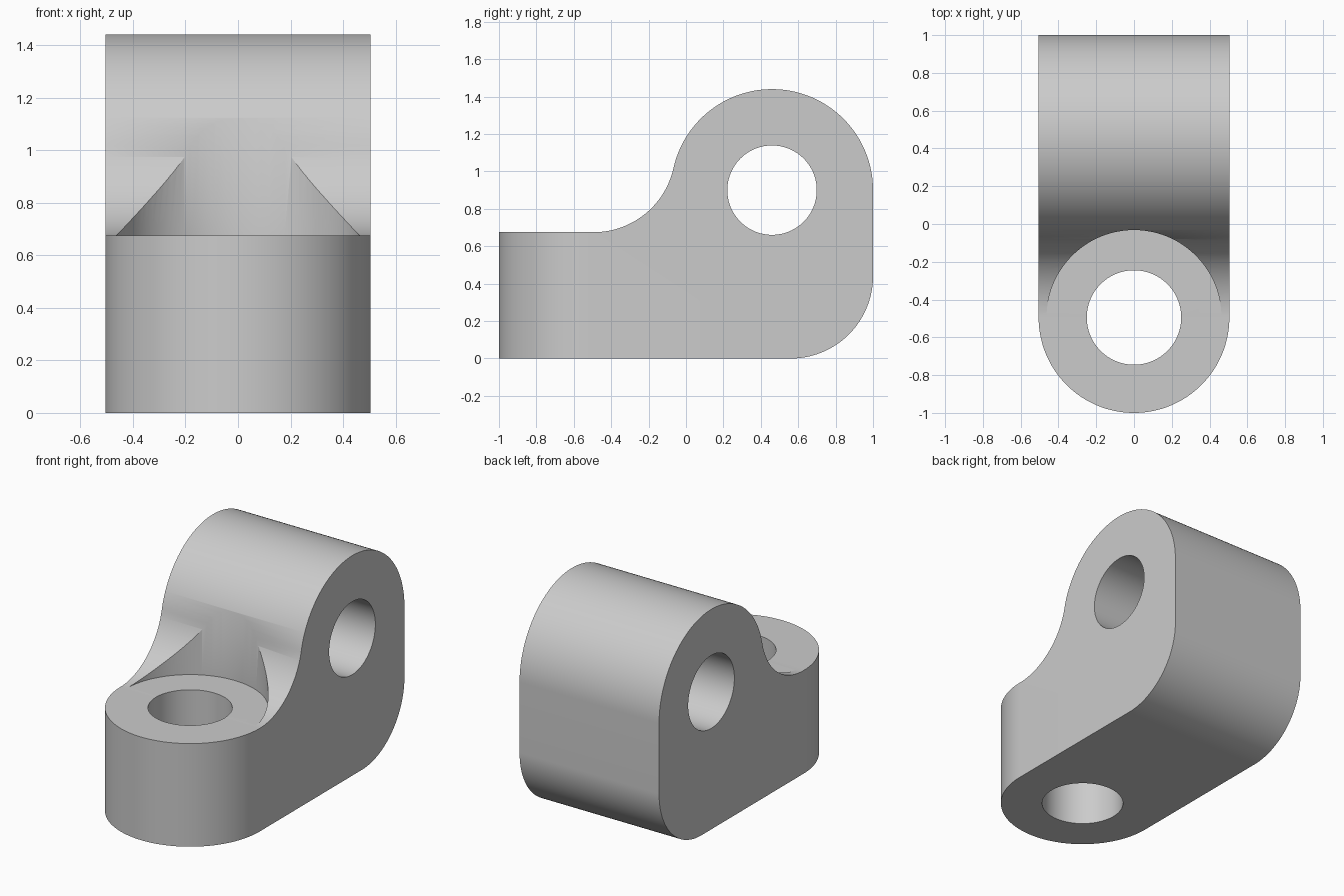
import bpy, bmesh
from math import sin, cos, pi, hypot, atan2
from mathutils import Vector

cube = bpy.data.objects.get("Cube")
if cube:
    bpy.data.objects.remove(cube, do_unlink=True)

grey = bpy.data.materials.new("light grey")
grey.use_nodes = True
colour = (0.6, 0.6, 0.6, 1)
grey.diffuse_color = colour
grey.node_tree.nodes["Principled BSDF"].inputs["Base Color"].default_value = colour


def arc(cx, cy, r, start, end, steps=40):
    angles = [start + (end - start) * i / steps for i in range(steps + 1)]
    return [(cx + r * cos(a), cy + r * sin(a)) for a in angles]


def prism(name, outline, low, high, axis):
    """Extrude a 2D outline along x (outline in y, z) or z (outline in x, y)."""
    def place(p, d):
        return (d, p[0], p[1]) if axis == "x" else (p[0], p[1], d)
    bm = bmesh.new()
    face = bm.faces.new([bm.verts.new(place(p, low)) for p in outline])
    grown = bmesh.ops.extrude_face_region(bm, geom=[face])
    verts = [g for g in grown["geom"] if isinstance(g, bmesh.types.BMVert)]
    bmesh.ops.translate(bm, verts=verts, vec=Vector(place((0, 0), high - low)))
    bmesh.ops.recalc_face_normals(bm, faces=bm.faces)
    mesh = bpy.data.meshes.new(name)
    bm.to_mesh(mesh)
    bm.free()
    mesh.materials.append(grey)
    obj = bpy.data.objects.new(name, mesh)
    bpy.context.collection.objects.link(obj)
    return obj


def carve(target, cutter, operation="DIFFERENCE"):
    mod = target.modifiers.new("carve", "BOOLEAN")
    mod.operation, mod.solver, mod.object = operation, "EXACT", cutter
    bpy.context.view_layer.objects.active = target
    bpy.ops.object.modifier_apply(modifier=mod.name)
    bpy.data.objects.remove(cutter, do_unlink=True)


def circle(cx, cy, r):
    return arc(cx, cy, r, 0, 2 * pi, 96)[:-1]


half_width, boss_y, foot_top = 0.505, -0.495, 0.675
eye_y, eye_z, eye_r = 0.46, 0.9, 0.54
corner = 0.44

# Concave fillet radius that is tangent to both the foot and the eye
dy, dz = eye_y - boss_y, eye_z - foot_top
fillet = (dy * dy + dz * dz - eye_r ** 2) / (2 * (eye_r + dz))
tilt = atan2(eye_z - foot_top - fillet, dy)

# Side profile: foot, rounded heel, eye, fillet
profile = [(-1.2, foot_top), (-1.2, 0)]
profile += arc(1 - corner, corner, corner, -pi / 2, 0)
profile += arc(eye_y, eye_z, eye_r, 0, pi + tilt, 70)
profile += arc(boss_y, foot_top + fillet, fillet, tilt, -pi / 2)[1:]
bracket = prism("bracket_body", profile, -0.7, 0.7, "x")

# Plan outline with round front
plan = arc(0, boss_y, half_width, -pi, 0, 64) + [(half_width, 1.2), (-half_width, 1.2)]
carve(bracket, prism("plan_cutter", plan, -0.2, 1.7, "z"), "INTERSECT")

# Round seat cut into the fillet, then the two bores
carve(bracket, prism("seat_cutter", circle(0, boss_y, 0.463), foot_top + 0.0003, 1.7, "z"))
carve(bracket, prism("upright_bore_cutter", circle(0, boss_y, 0.25), -0.2, 1.7, "z"))
carve(bracket, prism("cross_bore_cutter", circle(eye_y, eye_z, 0.239), -0.8, 0.8, "x"))

bpy.ops.object.select_all(action="DESELECT")
bracket.select_set(True)
bpy.context.view_layer.objects.active = bracket
bpy.ops.object.shade_smooth_by_angle()
